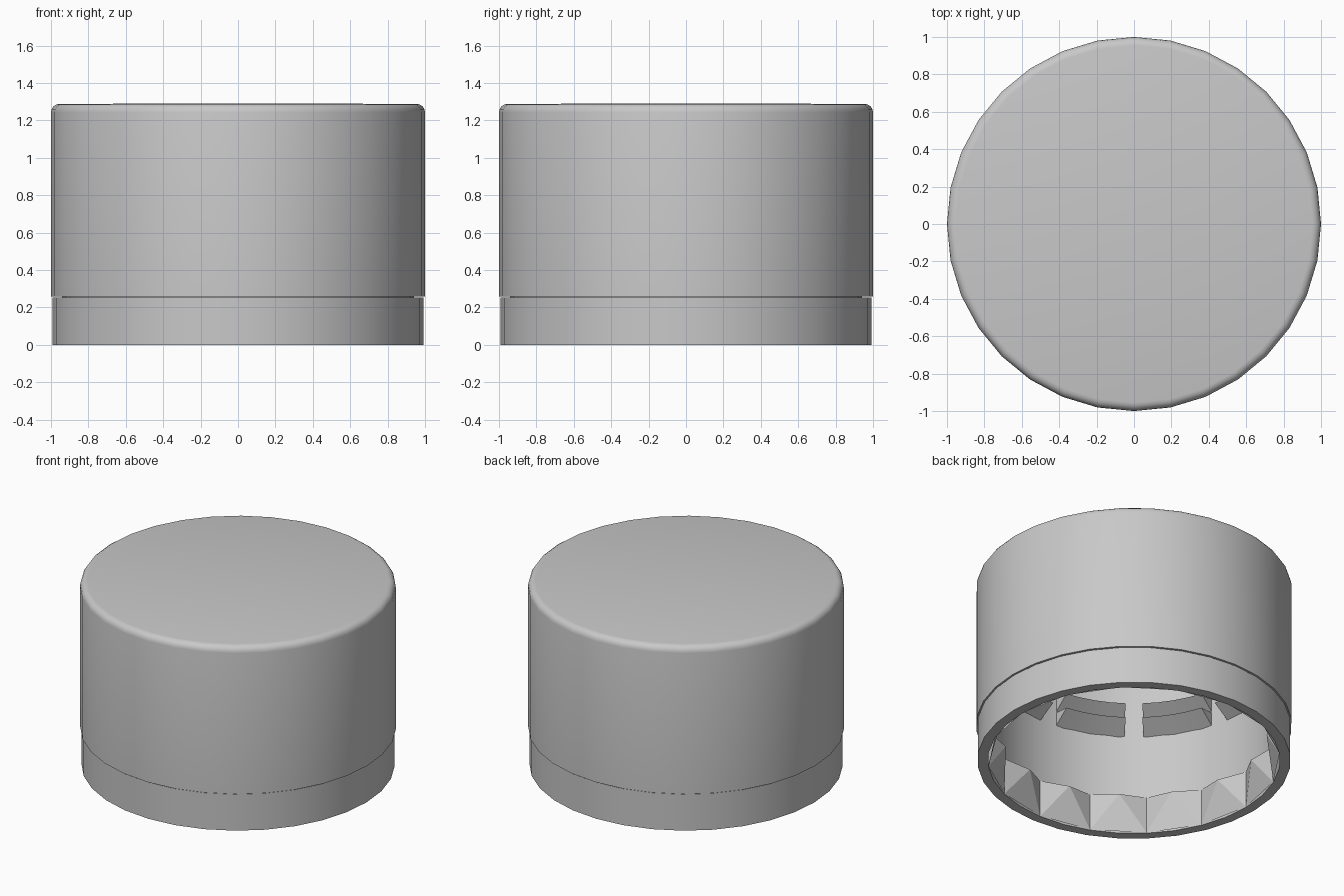
import bpy, bmesh
from math import sin, cos, radians, pi

cube = bpy.data.objects.get("Cube")
if cube:
    bpy.data.objects.remove(cube, do_unlink=True)

grey = bpy.data.materials.new("grey_plastic")
grey.use_nodes = True
COLOUR = (0.58, 0.58, 0.58, 1)
grey.diffuse_color = COLOUR
grey.node_tree.nodes["Principled BSDF"].inputs["Base Color"].default_value = COLOUR

SIDES = 32
WALL = 0.925
SEAM = 0.259


def polar(r, angle, z):
    return (r * cos(angle), r * sin(angle), z)


def finish(bm, name, smooth):
    bmesh.ops.recalc_face_normals(bm, faces=bm.faces)
    mesh = bpy.data.meshes.new(name)
    bm.to_mesh(mesh)
    bm.free()
    mesh.materials.append(grey)
    obj = bpy.data.objects.new(name, mesh)
    bpy.context.collection.objects.link(obj)
    if smooth:
        bpy.ops.object.select_all(action='DESELECT')
        bpy.context.view_layer.objects.active = obj
        obj.select_set(True)
        bpy.ops.object.shade_smooth_by_angle(angle=radians(35))


def lathe(name, profile):
    """Revolve (radius, height) points and close both ends with discs."""
    bm = bmesh.new()
    rings = [[bm.verts.new(polar(r, 2 * pi * i / SIDES, z)) for i in range(SIDES)]
             for r, z in profile]
    bm.faces.new(rings[0])
    bm.faces.new(rings[-1])
    for a, b in zip(rings, rings[1:]):
        for i in range(SIDES):
            j = (i + 1) % SIDES
            bm.faces.new((a[i], a[j], b[j], b[i]))
    finish(bm, name, True)


# Cap body: underside of the lid, inner wall, band, thin tear groove, outer wall, rim, lid
inside = [(WALL, 1.13), (WALL, 0)]
band = [(0.992, 0), (0.992, SEAM - 0.005)]
groove = [(0.94, SEAM - 0.005), (0.94, SEAM), (1.0, SEAM)]
rim = [(0.955 + 0.045 * cos(t * pi / 8), 1.243 + 0.045 * sin(t * pi / 8)) for t in range(5)]
lid = [(0.02, 1.291)]
lathe("cap_body", inside + band + groove + rim + lid)

# Ratchet teeth leaning inward from the band
bm = bmesh.new()
TEETH = 16
for k in range(TEETH):
    a0 = 2 * pi * k / TEETH
    a1 = a0 + 2 * pi / TEETH
    b0, b1, t0, t1 = [bm.verts.new(polar(WALL, a, z))
                      for z in (0.003, SEAM) for a in (a0, a1)]
    tip = bm.verts.new(polar(0.845, (a0 + a1) / 2, SEAM - 0.02))
    for tri in ((b0, b1, tip), (b0, tip, t0), (b1, t1, tip), (t0, tip, t1)):
        bm.faces.new(tri)
finish(bm, "ratchet_teeth", False)


# Interrupted thread ridges on the inner wall
def thread_ring(name, z):
    section = [(0.93, z), (0.8, z + 0.076), (0.93, z + 0.1)]
    bm = bmesh.new()
    count, steps, span = 10, 4, radians(28.5)
    for k in range(count):
        start = radians(230 + 3.75) + 2 * pi * k / count
        rows = [[bm.verts.new(polar(r, start + span * s / steps, h)) for r, h in section]
                for s in range(steps + 1)]
        for a, b in zip(rows, rows[1:]):
            for i in range(len(section)):
                j = (i + 1) % len(section)
                bm.faces.new((a[i], a[j], b[j], b[i]))
        bm.faces.new(rows[0])
        bm.faces.new(rows[-1])
    finish(bm, name, True)


thread_ring("lower_thread", 0.7)
thread_ring("upper_thread", 0.802)
